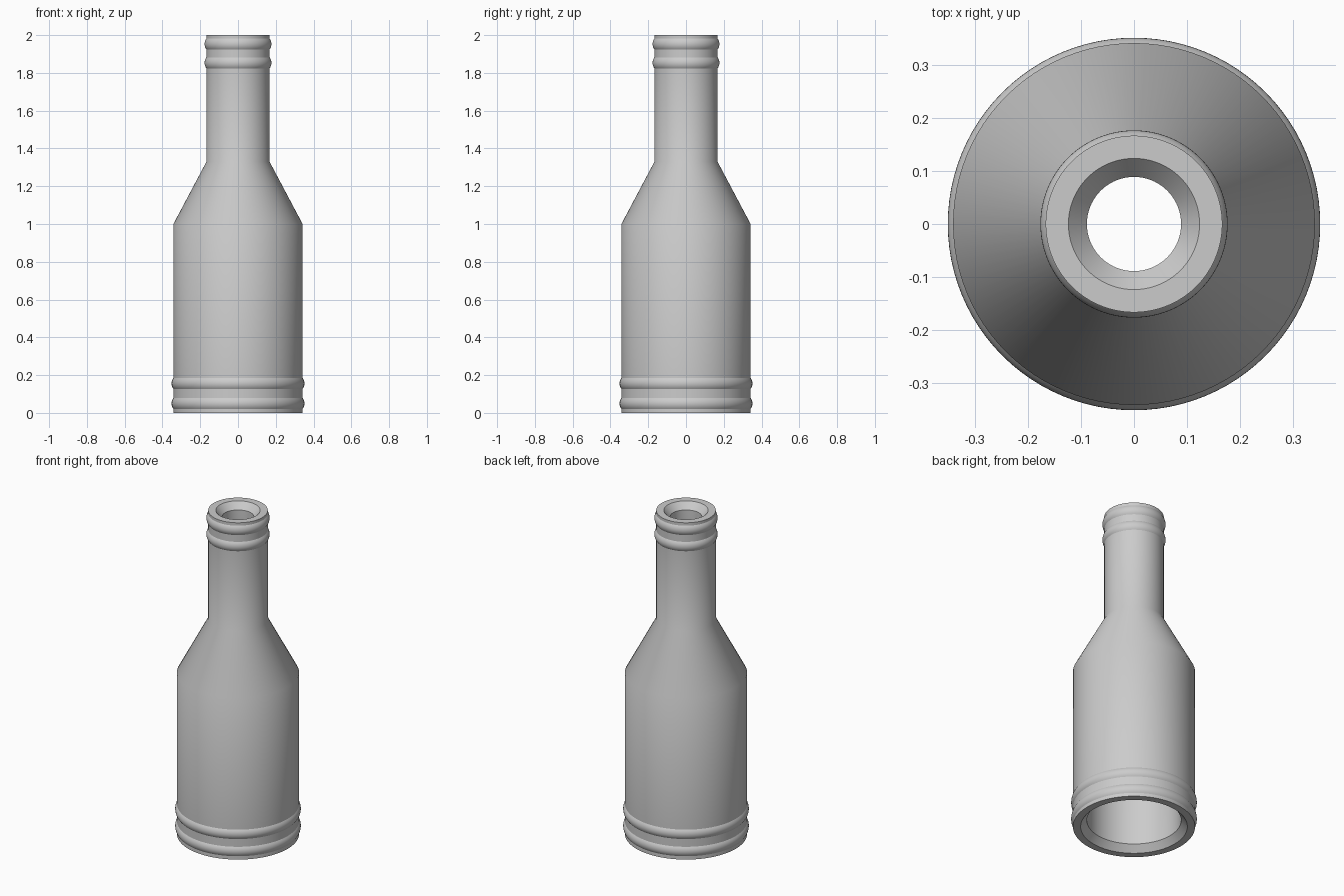
import bpy
import bmesh
import math

cube = bpy.data.objects.get("Cube")
if cube:
    bpy.data.objects.remove(cube, do_unlink=True)

SEGMENTS = 96
BODY, NECK, WALL = 0.342, 0.167, 0.078
SHOULDER_LOW, SHOULDER_HIGH, TOP = 1.0, 1.33, 2.0
CHAMFER, CHAMFER_DEPTH = 0.035, 0.04

grey = bpy.data.materials.new("plain grey")
grey.use_nodes = True
colour = (0.6, 0.6, 0.6, 1)
grey.diffuse_color = colour
grey.node_tree.nodes["Principled BSDF"].inputs["Base Color"].default_value = colour


def bead(radius, z, half=0.029, bulge=0.01, steps=8):
    """Shallow arc standing out from a wall, from bottom to top."""
    arc_radius = (half ** 2 + bulge ** 2) / (2 * bulge)
    sweep = math.asin(half / arc_radius)
    points = []
    for i in range(steps + 1):
        a = sweep * (2 * i / steps - 1)
        points.append((radius + bulge - arc_radius * (1 - math.cos(a)),
                       z + arc_radius * math.sin(a)))
    return points


def lathe(name, profile):
    """Revolve a closed (radius, height) profile about the z axis."""
    bm = bmesh.new()
    rings = []
    for i in range(SEGMENTS):
        a = math.tau * i / SEGMENTS
        rings.append([bm.verts.new((r * math.cos(a), r * math.sin(a), z))
                      for r, z in profile])
    for i, ring in enumerate(rings):
        after = rings[(i + 1) % SEGMENTS]
        for j in range(len(profile)):
            k = (j + 1) % len(profile)
            bm.faces.new((ring[j], after[j], after[k], ring[k]))
    bmesh.ops.recalc_face_normals(bm, faces=bm.faces[:])
    mesh = bpy.data.meshes.new(name)
    bm.to_mesh(mesh)
    bm.free()
    mesh.materials.append(grey)
    obj = bpy.data.objects.new(name, mesh)
    bpy.context.collection.objects.link(obj)
    bpy.ops.object.select_all(action="DESELECT")
    obj.select_set(True)
    bpy.context.view_layer.objects.active = obj
    bpy.ops.object.shade_smooth_by_angle(angle=math.radians(32))
    return obj


# Outer wall with two beads at the foot and two at the mouth
outer = [(BODY, 0)]
for z in (0.05, 0.156):
    outer += bead(BODY, z)
outer += [(BODY, SHOULDER_LOW), (NECK, SHOULDER_HIGH)]
for z in (1.853, 1.953):
    outer += bead(NECK, z)
outer.append((NECK, TOP))

# Open bore that follows the outer wall, chamfered at both ends
bore_low, bore_high = BODY - WALL, NECK - WALL
inner = [
    (bore_high + CHAMFER, TOP),
    (bore_high, TOP - CHAMFER_DEPTH),
    (bore_high, SHOULDER_HIGH),
    (bore_low, SHOULDER_LOW),
    (bore_low, CHAMFER_DEPTH),
    (bore_low + CHAMFER, 0),
]

lathe("bottle_shell", outer + inner)
